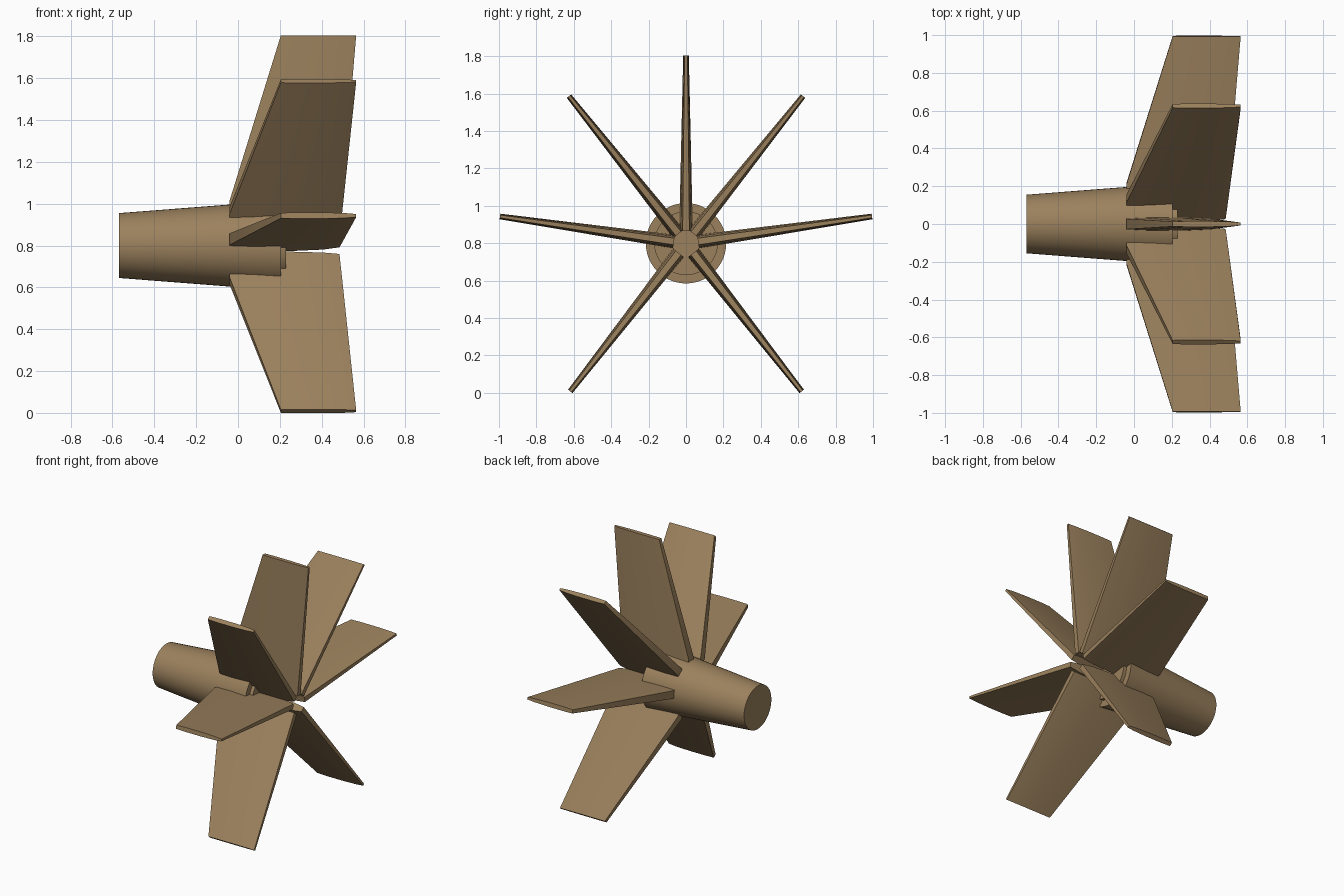
import bpy, bmesh, math
from mathutils import Matrix

cube = bpy.data.objects.get("Cube")
if cube:
    bpy.data.objects.remove(cube, do_unlink=True)

AXIS_Z = 0.80

tan = bpy.data.materials.new("tan")
tan.use_nodes = True
tan.diffuse_color = (0.33, 0.22, 0.11, 1)
tan.node_tree.nodes["Principled BSDF"].inputs["Base Color"].default_value = (0.33, 0.22, 0.11, 1)


def loft(name, rings, turn=0):
    """Skin a list of closed rings, cap both ends and turn about the x axis."""
    bm = bmesh.new()
    loops = [[bm.verts.new(p) for p in ring] for ring in rings]
    count = len(loops[0])
    for a, b in zip(loops, loops[1:]):
        for i in range(count):
            j = (i + 1) % count
            bm.faces.new((a[i], a[j], b[j], b[i]))
    bm.faces.new(loops[0])
    bm.faces.new(loops[-1])
    bmesh.ops.recalc_face_normals(bm, faces=bm.faces)
    bm.transform(Matrix.Rotation(math.radians(turn), 4, "X"))
    mesh = bpy.data.meshes.new(name)
    bm.to_mesh(mesh)
    bm.free()
    mesh.materials.append(tan)
    obj = bpy.data.objects.new(name, mesh)
    obj.location.z = AXIS_Z
    bpy.context.collection.objects.link(obj)
    bpy.ops.object.select_all(action="DESELECT")
    obj.select_set(True)
    bpy.context.view_layer.objects.active = obj
    bpy.ops.object.shade_smooth_by_angle(angle=math.radians(35))
    return obj


def circle(x, radius, sides=48):
    return [(x, radius * math.cos(math.tau * i / sides),
             radius * math.sin(math.tau * i / sides)) for i in range(sides)]


def blade_ring(r, lead, trail, half):
    """Blade cross-section: full in the middle, thin at the trailing edge."""
    shape = [(0, 0.85), (0.2, 1), (0.55, 1), (0.85, 0.8), (1, 0.5)]
    side = [(lead + (trail - lead) * f, half * t) for f, t in shape]
    return [(x, y, r) for x, y in side] + [(x, -y, r) for x, y in reversed(side)]


# Tapered body with a stepped boss at its wide end
loft("body", [circle(-0.57, 0.155), circle(0.205, 0.215)])
loft("boss", [circle(0.15, 0.17), circle(0.23, 0.17)])

# Seven radial blades, mirrored about the vertical plane
root = blade_ring(0.065, -0.04, 0.485, 0.036)
shoulder = blade_ring(0.215, -0.04, 0.498, 0.033)
tip = blade_ring(1.005, 0.205, 0.565, 0.015)
for label, angle in (("upper", 38.5), ("side", 81.8), ("lower", 142)):
    for end, sign in (("front", 1), ("back", -1)):
        loft(f"{label}_{end}_blade", [root, shoulder, tip], sign * angle)
loft("top_blade", [root, shoulder, tip])
